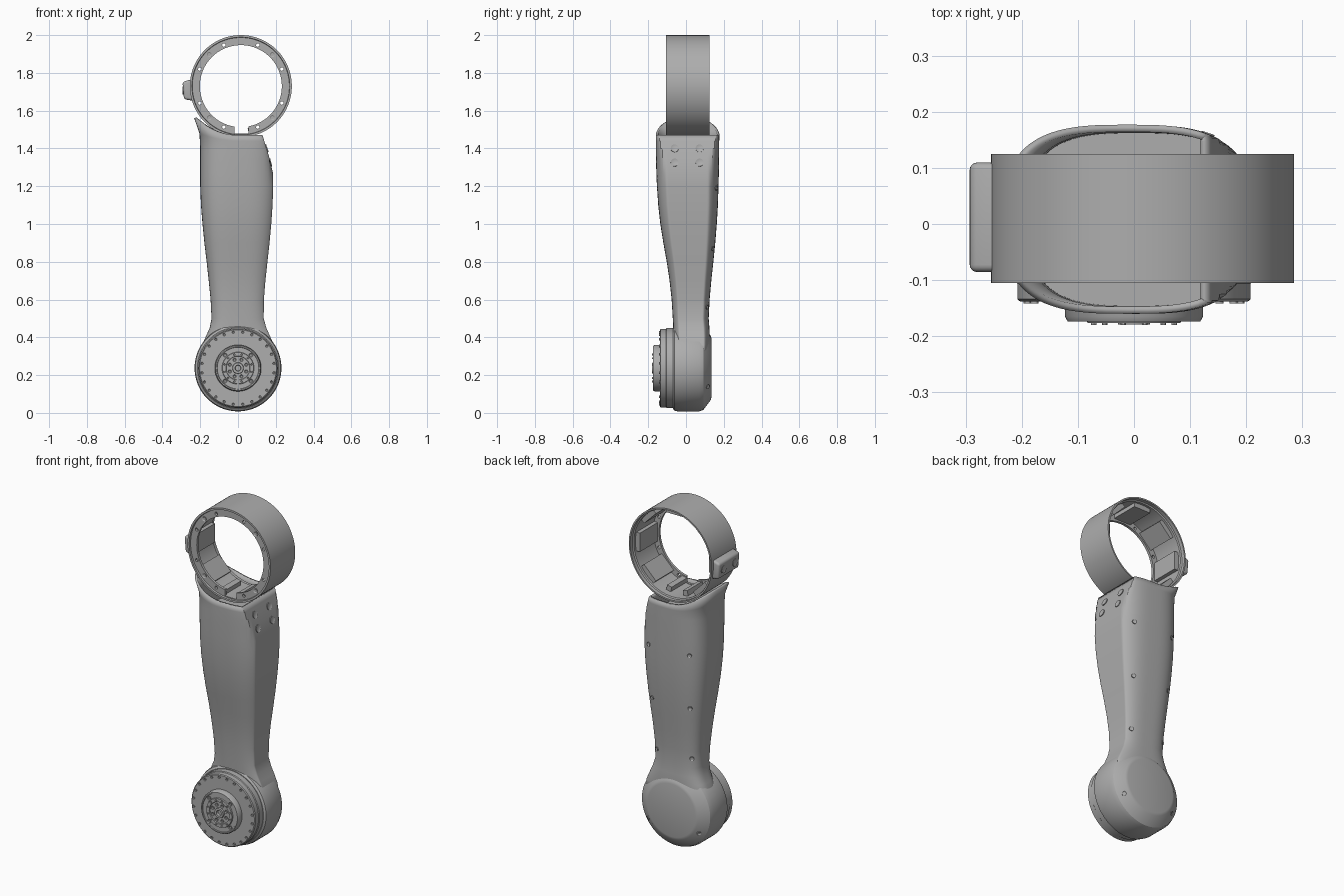
import bpy, bmesh, math
from math import sin, cos, pi, radians
from mathutils import Matrix, Vector
from mathutils.bvhtree import BVHTree

cube = bpy.data.objects.get("Cube")
if cube:
    bpy.data.objects.remove(cube, do_unlink=True)

metal = bpy.data.materials.new("satin grey metal")
metal.use_nodes = True
GREY = (0.42, 0.42, 0.42, 1)
metal.diffuse_color = GREY
for node in metal.node_tree.nodes:
    if node.type == 'BSDF_PRINCIPLED':
        node.inputs["Base Color"].default_value = GREY

RING_X, RING_Z, HUB_Z = 0.015, 1.73, 0.237


def finish(bm, name, smooth=True):
    mesh = bpy.data.meshes.new(name)
    bm.to_mesh(mesh)
    bm.free()
    mesh.materials.append(metal)
    obj = bpy.data.objects.new(name, mesh)
    bpy.context.collection.objects.link(obj)
    if smooth:
        smooth_edges(obj)
    return obj


def activate(obj):
    bpy.ops.object.select_all(action='DESELECT')
    obj.select_set(True)
    bpy.context.view_layer.objects.active = obj


def smooth_edges(obj):
    activate(obj)
    bpy.ops.object.shade_smooth_by_angle(angle=radians(30))


def lathe(name, profile, x, z, closed=False, steps=96):
    """Turn a (radius, y) profile about an axis along y."""
    bm = bmesh.new()
    rows = [[bm.verts.new((x + r * cos(2 * pi * i / steps), y, z + r * sin(2 * pi * i / steps)))
             for i in range(steps)] for r, y in profile]
    pairs = list(zip(rows, rows[1:]))
    if closed:
        pairs.append((rows[-1], rows[0]))
    for a, b in pairs:
        for i in range(steps):
            j = (i + 1) % steps
            bm.faces.new((a[i], a[j], b[j], b[i]))
    bmesh.ops.remove_doubles(bm, verts=bm.verts, dist=1e-5)
    bmesh.ops.recalc_face_normals(bm, faces=bm.faces)
    return finish(bm, name)


def stud(bm, pos, normal, r, h, sides=20):
    """Low round fastener with a recessed centre."""
    normal = Vector(normal).normalized()
    turn = normal.to_track_quat('Z', 'Y').to_matrix().to_4x4()
    made = bmesh.ops.create_cone(bm, cap_ends=True, segments=sides, radius1=r, radius2=r,
                                 depth=2 * h, matrix=Matrix.Translation(pos) @ turn)
    faces = {f for v in made["verts"] for f in v.link_faces}
    bm.normal_update()
    cap = max(faces, key=lambda f: f.calc_center_median().dot(normal))
    bmesh.ops.inset_individual(bm, faces=[cap], thickness=r * 0.4, depth=-h * 0.8)


def box(bm, centre, size, tilt=0.0):
    m = Matrix.Translation(centre) @ Matrix.Rotation(tilt, 4, 'Y') @ Matrix.Diagonal((*size, 1))
    return bmesh.ops.create_cube(bm, size=1, matrix=m)["verts"]


def polar(x, z, r, angle, y):
    return Vector((x + r * cos(angle), y, z + r * sin(angle)))


# Arm shell: lofted rounded sections (z, left, right, front, back), right side cut flat
SECTIONS = [
    (.30, -.20, .20, -.062, .125), (.36, -.19, .19, -.063, .126),
    (.41, -.168, .168, -.065, .126), (.45, -.15, .15, -.067, .124),
    (.50, -.14, .136, -.07, .12), (.60, -.145, .137, -.076, .125),
    (.70, -.155, .145, -.087, .134), (.80, -.166, .156, -.102, .145),
    (.90, -.178, .167, -.12, .155), (1.0, -.188, .176, -.136, .163),
    (1.1, -.196, .183, -.147, .169), (1.2, -.2, .186, -.154, .172),
    (1.27, -.2, .185, -.157, .174), (1.35, -.2, .166, -.159, .175),
    (1.40, -.2, .152, -.16, .176), (1.44, -.204, .139, -.16, .176),
    (1.47, -.232, .13, -.16, .177)]
SEGS = 96


def section_points(row):
    z, left, right, front, back = row
    wide = right * 1.14 if z < 1.25 else 0.208
    cx, half = (left + wide) / 2, (wide - left) / 2
    cy, depth = (front + back) / 2, (back - front) / 2
    points = []
    for i in range(SEGS):
        t = 2 * pi * i / SEGS
        px = math.copysign(abs(cos(t)) ** (2 / 3), cos(t))
        py = math.copysign(abs(sin(t)) ** (2 / 3), sin(t))
        x = min(cx + half * px, right)
        # the upper rim sweeps up on one side to cradle the ring
        lift = 0.09 * (min(x, 0) / 0.232) ** 2 * max(0, (z - 1.4) / 0.07)
        points.append((x, cy + depth * py, z + lift))
    return points


bm = bmesh.new()
rows = [[bm.verts.new(p) for p in section_points(s)] for s in SECTIONS]
for a, b in zip(rows, rows[1:]):
    for i in range(SEGS):
        j = (i + 1) % SEGS
        bm.faces.new((a[i], a[j], b[j], b[i]))
bm.normal_update()
surface = BVHTree.FromBMesh(bm)
shell = finish(bm, "arm_shell")
wall = shell.modifiers.new("wall", 'SOLIDIFY')
wall.thickness, wall.offset = 0.013, -1

# Inner floor below the open rim
bm = bmesh.new()
bm.faces.new([bm.verts.new((x * 0.96, y * 0.96, z)) for x, y, z in section_points(SECTIONS[-4])])
finish(bm, "inner_floor", False)

# Lower joint housing, output disc and stepped hub
lathe("joint_housing", [(0, -.06), (.215, -.07), (.226, -.062), (.23, -.045), (.23, .07),
                        (.222, .092), (.17, .131), (.155, .135), (0, .135)], 0, 0.238)
lathe("output_disc", [(0, -.05), (.212, -.05), (.212, -.102), (.208, -.106), (.208, -.134),
                      (.203, -.138), (0, -.138)], 0, HUB_Z)
lathe("hub", [(0, -.13), (.123, -.13), (.123, -.165), (.118, -.174), (.112, -.174), (.11, -.169),
              (.085, -.169), (.083, -.176), (.064, -.176), (.062, -.170), (.03, -.170),
              (.028, -.179), (.016, -.179), (.014, -.165), (0, -.165)], 0, HUB_Z, steps=64)

bm = bmesh.new()
for count, radius, y, size in ((24, .192, -.138, .007), (4, .097, -.169, .011),
                               (8, .047, -.170, .009), (12, .074, -.176, .005)):
    for k in range(count):
        stud(bm, polar(0, HUB_Z, radius, 2 * pi * (k + 0.5) / count, y), (0, -1, 0), size, .004, 12)
finish(bm, "joint_bolts")

# Upper ring with a recessed front flange
ring = lathe("upper_ring", [(.27, -.105), (.259, -.105), (.257, -.095), (.217, -.095),
                            (.217, -.08), (.254, -.08), (.254, .10), (.261, .104),
                            (.261, .125), (.27, .125)], RING_X, RING_Z, closed=True, steps=128)

# Flange holes and lower notch
bm = bmesh.new()
for k in range(8):
    centre = polar(RING_X, RING_Z, .235, radians(22.5 + 45 * k), -.0875)
    bmesh.ops.create_cone(bm, cap_ends=True, segments=16, radius1=.009, radius2=.009, depth=.03,
                          matrix=Matrix.Translation(centre) @ Matrix.Rotation(pi / 2, 4, 'X'))
box(bm, (.018, -.09, 1.515), (.075, .04, .072))
cutter = finish(bm, "flange_cutter", False)
cutter.hide_render = True
cut = ring.modifiers.new("holes", 'BOOLEAN')
cut.operation, cut.solver, cut.object = 'DIFFERENCE', 'EXACT', cutter
activate(ring)
bpy.ops.object.modifier_apply(modifier=cut.name)
bpy.data.objects.remove(cutter, do_unlink=True)
smooth_edges(ring)

# Flat pads lining the ring, and two narrow blocks beside the notch
bm = bmesh.new()
for k in range(8):
    if k != 6:
        a = radians(45 * k)
        box(bm, polar(RING_X, RING_Z, .242, a, .003), (.034, .166, .11), -a)
for side in (-1, 1):
    a = radians(270 + 13 * side)
    box(bm, polar(RING_X, RING_Z, .242, a, -.01), (.036, .14, .03), -a)
finish(bm, "ring_pads", False)

bm = bmesh.new()
for k in range(4):
    stud(bm, polar(RING_X, RING_Z, .236, radians(45 + 90 * k), -.095), (0, -1, 0), .013, .004)
finish(bm, "ring_bolts")

# Side connector boss with two ports
bm = bmesh.new()
verts = box(bm, (-.265, .012, 1.708), (.05, .195, .115), radians(-4))
for v in verts:
    if v.co.x < -.27:
        v.co.z = 1.706 + (v.co.z - 1.706) * 0.8
bmesh.ops.bevel(bm, geom=bm.edges[:], offset=.013, segments=4, profile=0.5, affect='EDGES')
finish(bm, "side_boss")
bm = bmesh.new()
for y in (-.04, .065):
    stud(bm, (-.289, y, 1.707), (-1, 0, 0), .022, .004)
finish(bm, "boss_ports")

# Shell bolts dropped onto the surface: four on the flat side, two columns on the back
bm = bmesh.new()
drops = [((1, y, z), (-1, 0, 0), .021) for y in (-.06, .072) for z in (1.325, 1.4)]
drops += [((x * (.75 + z * .25), 1, z), (0, -1, 0), .012)
          for x in (-.125, .125) for z in (.56, .87, 1.19)]
for origin, aim, size in drops:
    hit, normal, index, dist = surface.ray_cast(Vector(origin), Vector(aim))
    if hit:
        stud(bm, hit, normal if normal.dot(Vector(aim)) < 0 else -normal, size, .004)
for x in (-.165, .165):
    stud(bm, (x, .114, .14), (x * 3.5, .78, -.35), .012, .004)
finish(bm, "shell_bolts")
